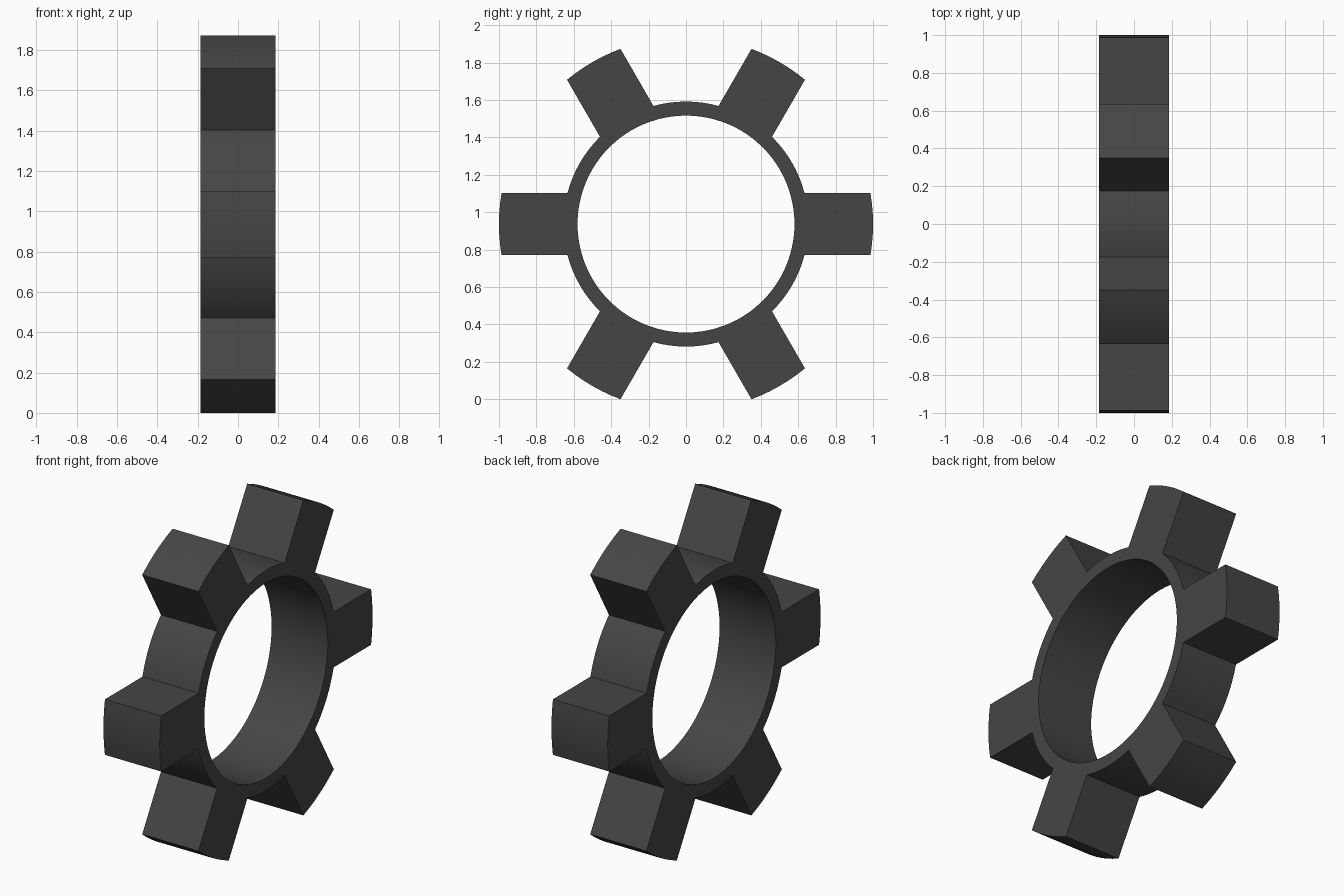
import bpy, bmesh
from math import sin, cos, asin, radians, pi

if "Cube" in bpy.data.objects:
    bpy.data.objects.remove(bpy.data.objects["Cube"])

TIP_R, ROOT_R, BORE_R = 1.0, 0.655, 0.58
HALF_TOOTH, HALF_DEPTH, TEETH = 0.165, 0.185, 6
tip_a, root_a = asin(HALF_TOOTH / TIP_R), asin(HALF_TOOTH / ROOT_R)
CENTRE_Z = sin(radians(60) + tip_a)


def arc(radius, a0, a1, steps):
    return [(radius, a0 + (a1 - a0) * i / steps) for i in range(steps + 1)]


# Outline in polar form: a curved tip, then a curved root, for each tooth
profile = []
for k in range(TEETH):
    a = k * 2 * pi / TEETH
    profile += arc(TIP_R, a - tip_a, a + tip_a, 6)
    profile += arc(ROOT_R, a + root_a, a + 2 * pi / TEETH - root_a, 8)

bm = bmesh.new()


def loop(points, x):
    return [bm.verts.new((x, r * cos(a), CENTRE_Z + r * sin(a))) for r, a in points]


bore = [(BORE_R, a) for _, a in profile]
rings = [loop(profile, HALF_DEPTH), loop(profile, -HALF_DEPTH),
         loop(bore, -HALF_DEPTH), loop(bore, HALF_DEPTH)]

# Side faces, toothed rim and bore
n = len(profile)
for k in range(4):
    p, q = rings[k], rings[(k + 1) % 4]
    for i in range(n):
        j = (i + 1) % n
        bm.faces.new((p[i], q[i], q[j], p[j]))
bmesh.ops.recalc_face_normals(bm, faces=bm.faces)

mesh = bpy.data.meshes.new("toothed_ring")
bm.to_mesh(mesh)
bm.free()
ring = bpy.data.objects.new("toothed_ring", mesh)
bpy.context.collection.objects.link(ring)

# Dark grey finish, smooth curves with sharp edges
mat = bpy.data.materials.new("dark_grey")
mat.diffuse_color = (0.06, 0.06, 0.06, 1)
mat.use_nodes = True
mat.node_tree.nodes["Principled BSDF"].inputs["Base Color"].default_value = mat.diffuse_color
mesh.materials.append(mat)
bpy.context.view_layer.objects.active = ring
ring.select_set(True)
bpy.ops.object.shade_smooth_by_angle(angle=radians(30))
